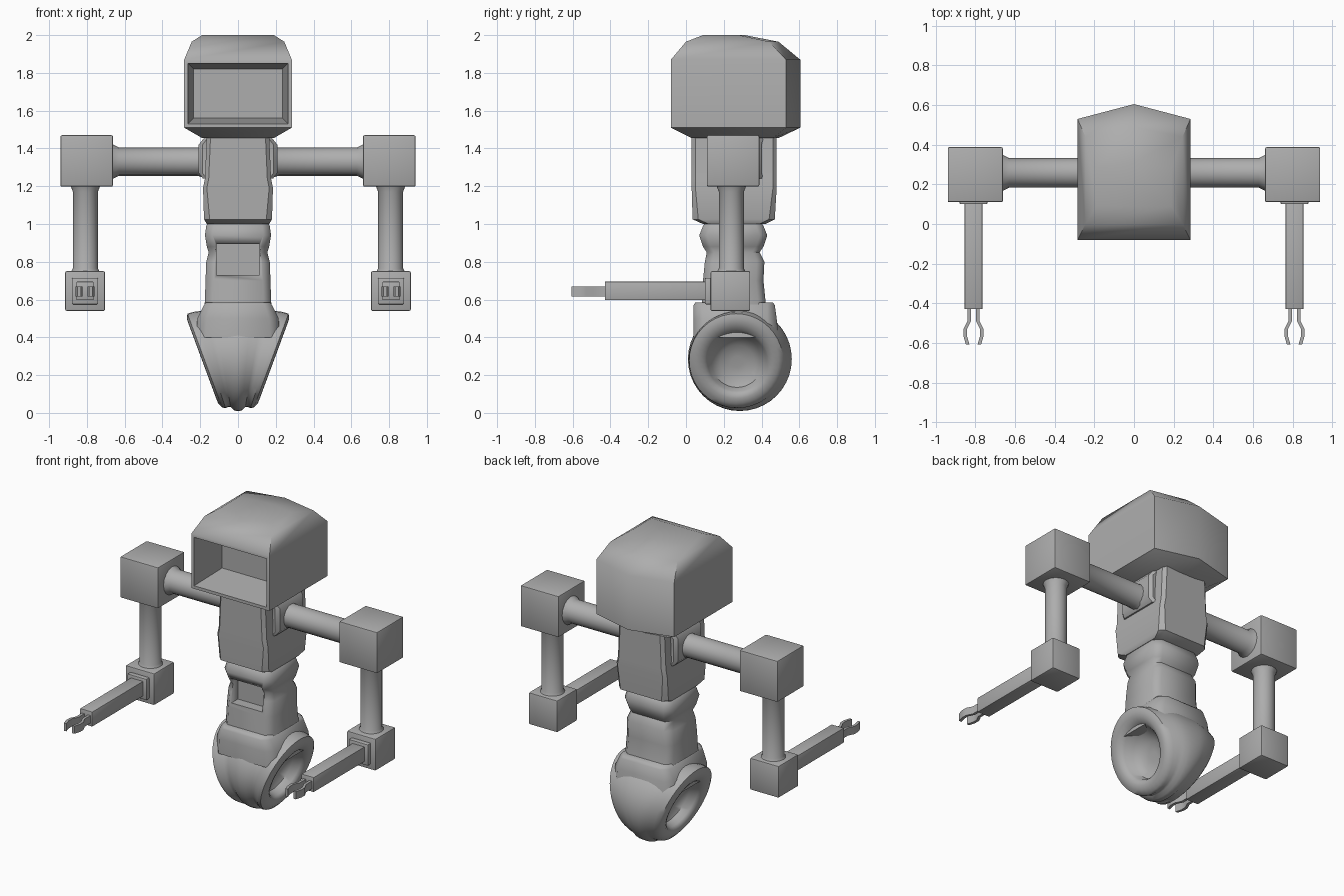
import bpy, bmesh, math
from mathutils import Vector

if "Cube" in bpy.data.objects:
    bpy.data.objects.remove(bpy.data.objects["Cube"])

grey = bpy.data.materials.new("light_grey")
grey.diffuse_color = (0.42, 0.42, 0.42, 1)
grey.use_nodes = True
grey.node_tree.nodes["Principled BSDF"].inputs["Base Color"].default_value = grey.diffuse_color


def finish(bm, name, mirror=False, angle=40, bevel=0):
    """Turn a bmesh in world coordinates into a shaded, optionally mirrored object."""
    bmesh.ops.recalc_face_normals(bm, faces=bm.faces[:])
    if bevel:
        bmesh.ops.bevel(bm, geom=bm.edges[:], offset=bevel, segments=2, profile=0.5, affect='EDGES')
    me = bpy.data.meshes.new(name)
    bm.to_mesh(me)
    bm.free()
    me.materials.append(grey)
    me.shade_smooth()
    me.set_sharp_from_angle(angle=math.radians(angle))
    ob = bpy.data.objects.new(name, me)
    bpy.context.collection.objects.link(ob)
    if mirror:
        ob.modifiers.new("mirror", 'MIRROR')
    return ob


def loft(rings, caps=(True, True)):
    """Skin a series of equal-sized closed rings."""
    bm = bmesh.new()
    vs = [[bm.verts.new(p) for p in r] for r in rings]
    n = len(vs[0])
    for a, b in zip(vs, vs[1:]):
        for i in range(n):
            j = (i + 1) % n
            bm.faces.new((a[i], a[j], b[j], b[i]))
    if caps[0]:
        bm.faces.new(vs[0])
    if caps[1]:
        bm.faces.new(vs[-1])
    return bm


def box(name, x, y, z, mirror=False, bevel=0):
    rings = [[(x[0], y[0], h), (x[1], y[0], h), (x[1], y[1], h), (x[0], y[1], h)] for h in z]
    return finish(loft(rings), name, mirror, bevel=bevel)


def tube(name, axis, centre, stations, n=16):
    """Round bar along an axis; stations are (position, radius) pairs."""
    a, (u, v) = 'xyz'.index(axis), [i for i in range(3) if 'xyz'[i] != axis]
    rings = []
    for pos, r in stations:
        ring = []
        for k in range(n):
            t = 2 * math.pi * k / n
            p = [0, 0, 0]
            p[a], p[u], p[v] = pos, centre[0] + r * math.cos(t), centre[1] + r * math.sin(t)
            ring.append(p)
        rings.append(ring)
    return finish(loft(rings), name, True)


def chamfered(z, hx, y0, y1, c):
    return [(-hx + c, y0, z), (hx - c, y0, z), (hx, y0 + c, z), (hx, y1 - c, z),
            (hx - c, y1, z), (-hx + c, y1, z), (-hx, y1 - c, z), (-hx, y0 + c, z)]


# Head: stacked pentagons with a pointed back, and a recessed screen opening
head_rings = []
for z, hx, y0, yb, yp in [(1.455, .19, .03, .46, .49), (1.51, .285, -.08, .53, .605),
                          (1.87, .285, -.08, .53, .605), (1.965, .245, 0, .44, .49),
                          (2.0, .19, .09, .28, .31)]:
    head_rings.append([(-hx, y0, z), (hx, y0, z), (hx, yb, z), (0, yp, z), (-hx, yb, z)])
bm = loft(head_rings)
bmesh.ops.recalc_face_normals(bm, faces=bm.faces[:])
front = min(bm.faces, key=lambda f: f.calc_center_median().y)
bmesh.ops.inset_individual(bm, faces=[front], thickness=.02, use_even_offset=True)
bmesh.ops.inset_individual(bm, faces=[front], thickness=.03, depth=-.25, use_even_offset=True)
finish(bm, "head", angle=50)

# Chest block with side pads for the arms
finish(loft([chamfered(*r) for r in [(1.0, .165, .09, .42, .03), (1.025, .18, .035, .47, .03),
                                     (1.19, .185, .03, .48, .02), (1.24, .175, .03, .48, .02),
                                     (1.47, .165, .03, .48, .02)]]), "chest")
finish(loft([chamfered(*r) for r in [(1.24, .185, .11, .41, .02), (1.27, .208, .12, .40, .02),
                                     (1.42, .208, .12, .40, .02), (1.455, .18, .11, .41, .02)]]),
       "shoulder_pad")

# Waist: ribbed segments with a slot cut in the front
waist = finish(loft([chamfered(*r) for r in [
    (.53, .18, .08, .43, .04), (.60, .175, .085, .42, .04), (.70, .172, .09, .41, .04),
    (.80, .168, .10, .415, .04), (.85, .155, .11, .39, .04), (.88, .165, .09, .41, .04),
    (.94, .175, .07, .43, .04), (.99, .168, .09, .41, .04), (1.02, .15, .11, .39, .04)]]),
    "waist", angle=55)
cutter = box("slot_cutter", (-.113, .113), (0, .16), (.73, .895))
cutter.hide_render = True
cutter.hide_set(True)
cut = waist.modifiers.new("slot", 'BOOLEAN')
cut.object, cut.operation, cut.solver = cutter, 'DIFFERENCE', 'EXACT'

# Collar joining waist and wheel
finish(loft([chamfered(*r) for r in [(.40, .22, .04, .49, .05), (.50, .215, .04, .48, .05),
                                     (.57, .18, .04, .47, .04), (.585, .17, .05, .46, .04)]]),
       "collar", angle=50)

# Wheel: circles fanned outward at the top, ending in a tilted hub with a dish
wheel = []
for x0, slope, yc, zc, r in [(0, 0, .285, .285, .275), (.045, .09, .287, .285, .273),
                             (.085, .18, .29, .29, .26), (.115, .25, .285, .287, .255),
                             (.15, .33, .27, .28, .255), (.176, .37, .265, .277, .248),
                             (.188, .37, .265, .275, .225), (.188, .37, .266, .272, .195),
                             (.178, .37, .268, .27, .17), (.16, .37, .27, .27, .155),
                             (.11, .36, .27, .27, .135), (.075, .3, .27, .27, .09),
                             (.07, .3, .27, .27, .03)]:
    wheel.append([(x0 + slope * r * math.sin(t), yc + r * math.cos(t), zc + r * math.sin(t))
                  for t in (2 * math.pi * k / 40 for k in range(40))])
finish(loft(wheel, (False, True)), "wheel", True)

# Arms, mirrored to both sides
tube("shoulder_bar", 'x', (.258, 1.33), [(.17, .088), (.215, .075), (.63, .075), (.67, .095)])
box("shoulder_block", (.662, .94), (.11, .388), (1.198, 1.47), True, .008)
tube("upper_arm", 'z', (.808, .24), [(.74, .08), (.765, .066), (1.17, .066), (1.205, .08)])
box("elbow_block", (.704, .915), (.13, .34), (.54, .75), True, .008)
box("elbow_plate", (.74, .88), (.1, .14), (.575, .715), True, .006)
box("forearm", (.765, .855), (-.43, .11), (.597, .695), True, .004)

# Gripper: two bent fingers per hand, swept from a top-view path
path = [(.022, -.42), (.022, -.49), (.042, -.53), (.042, -.565), (.03, -.607)]
for side, name in ((-1, "inner_finger"), (1, "outer_finger")):
    rings = []
    for off, y in path:
        c = .81 + side * off
        rings.append([(c - .009, y, .617), (c + .009, y, .617), (c + .009, y, .668), (c - .009, y, .668)])
    finish(loft(rings), name, True)
